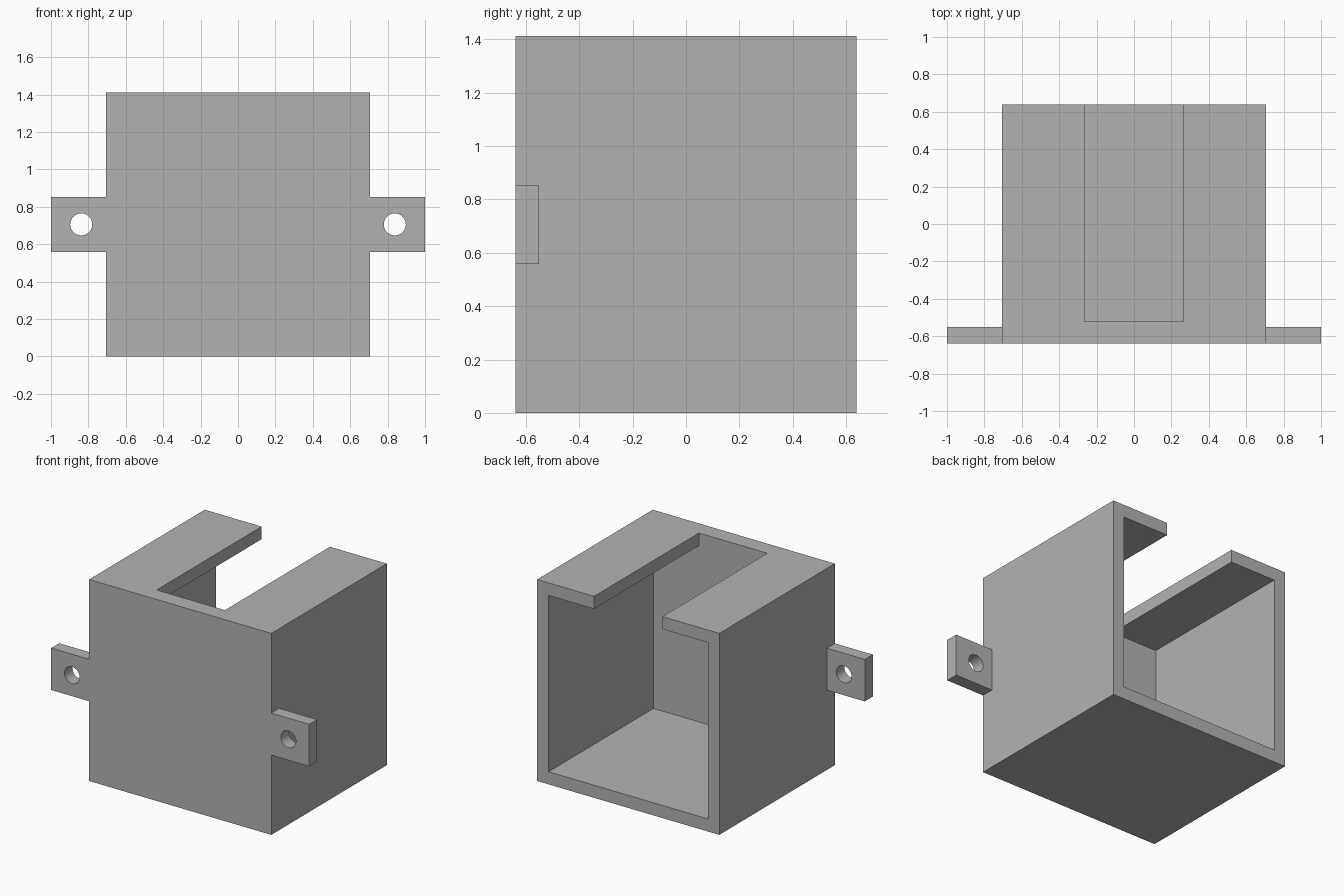
import bpy
import bmesh
import math

if "Cube" in bpy.data.objects:
    bpy.data.objects.remove(bpy.data.objects["Cube"], do_unlink=True)

U = 1 / 34                       # one design unit; the full width is 68 units
HALF, WALL, FRONT_WALL = 24 * U, 3 * U, 4 * U
HEIGHT = 2 * HALF
FRONT, BACK = -21.75 * U, 21.75 * U
SLOT = 9 * U                     # half width of the roof slot
TAB_END, TAB_HALF = 34 * U, 5 * U
HOLE_X, HOLE_R = 28.5 * U, 2 * U

grey = bpy.data.materials.new("plain grey")
grey.use_nodes = True
colour = (0.45, 0.45, 0.45, 1)
grey.diffuse_color = colour
grey.node_tree.nodes["Principled BSDF"].inputs["Base Color"].default_value = colour


def prism(name, profile, y0, y1):
    """Extrude an x-z profile along y."""
    bm = bmesh.new()
    face = bm.faces.new([bm.verts.new((x, y0, z)) for x, z in profile])
    extruded = bmesh.ops.extrude_face_region(bm, geom=[face])["geom"]
    verts = [v for v in extruded if isinstance(v, bmesh.types.BMVert)]
    bmesh.ops.translate(bm, verts=verts, vec=(0, y1 - y0, 0))
    bmesh.ops.recalc_face_normals(bm, faces=bm.faces)
    mesh = bpy.data.meshes.new(name)
    bm.to_mesh(mesh)
    bm.free()
    mesh.materials.append(grey)
    obj = bpy.data.objects.new(name, mesh)
    bpy.context.collection.objects.link(obj)
    return obj


def rect(x0, x1, z0, z1):
    return [(x0, z0), (x1, z0), (x1, z1), (x0, z1)]


def cut(obj, cutter):
    """Subtract the cutter, apply the result and remove the cutter."""
    cutter.hide_render = True
    mod = obj.modifiers.new("cut", "BOOLEAN")
    mod.operation = "DIFFERENCE"
    mod.solver = "EXACT"
    mod.object = cutter
    bpy.ops.object.select_all(action="DESELECT")
    bpy.context.view_layer.objects.active = obj
    obj.select_set(True)
    bpy.ops.object.modifier_apply(modifier=mod.name)
    bpy.data.objects.remove(cutter, do_unlink=True)


# Box body, hollow and open at the back, with a slot through the roof
body = prism("box_body", rect(-HALF, HALF, 0, HEIGHT), FRONT, BACK)
inner, ceiling, above = HALF - WALL, HEIGHT - WALL, HEIGHT + WALL
right_half = [(inner, WALL), (inner, ceiling), (SLOT, ceiling), (SLOT, above)]
cavity = right_half + [(-x, z) for x, z in reversed(right_half)]
cut(body, prism("cavity_cutter", cavity, FRONT + FRONT_WALL, BACK + WALL))

# Mounting tabs with a round screw hole, one on each side
for side, sign in (("left", 1), ("right", -1)):
    x0, x1 = sorted((sign * HALF, sign * TAB_END))
    tab = prism(side + "_mounting_tab",
                rect(x0, x1, HALF - TAB_HALF, HALF + TAB_HALF), FRONT, FRONT + WALL)
    angles = [math.tau * i / 48 for i in range(48)]
    circle = [(sign * HOLE_X + HOLE_R * math.cos(a), HALF + HOLE_R * math.sin(a))
              for a in angles]
    cut(tab, prism("hole_cutter", circle, FRONT - WALL, FRONT + 2 * WALL))
    bpy.ops.object.shade_smooth_by_angle(angle=math.radians(30))
